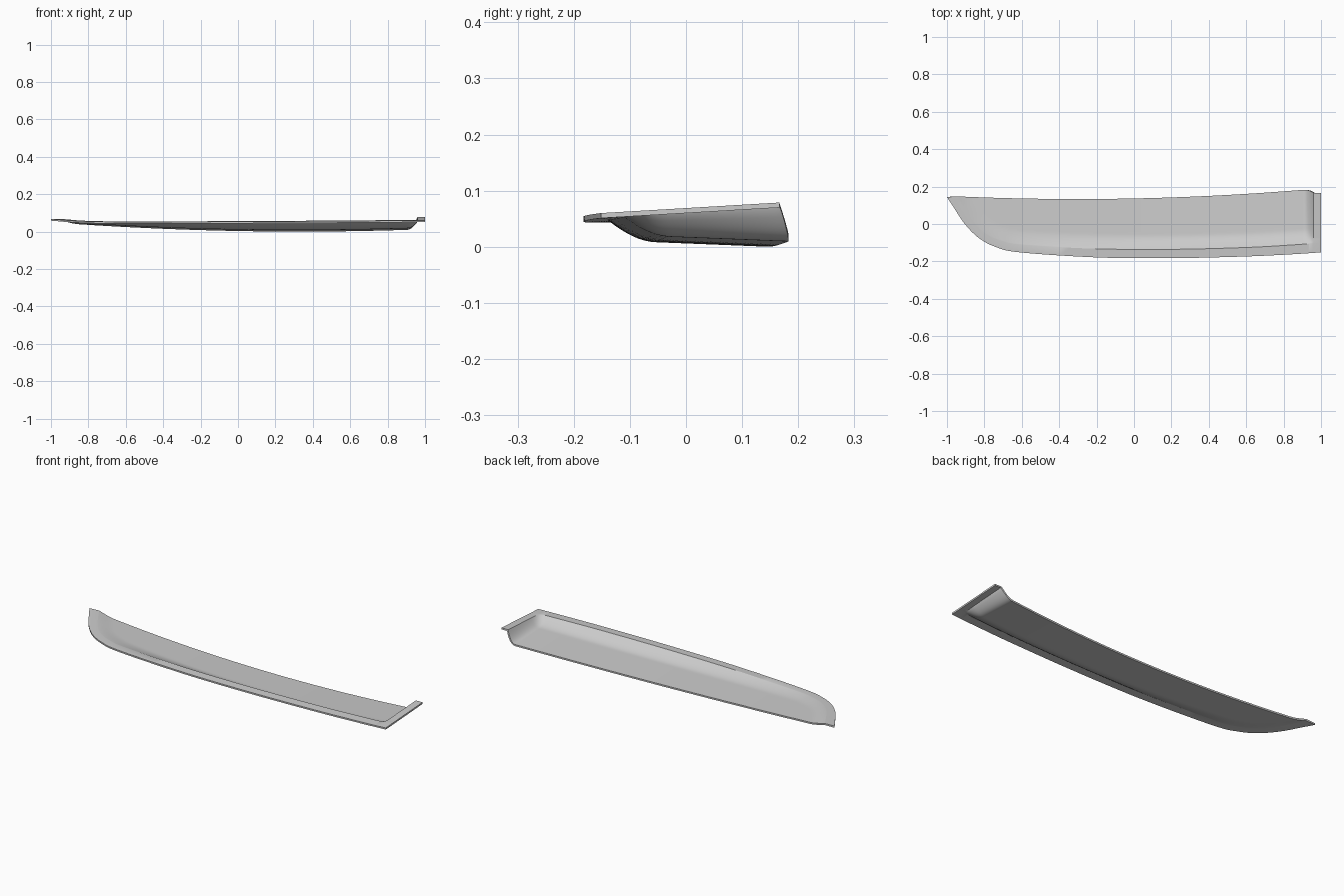
import bpy, bmesh
from mathutils import Vector
from mathutils.geometry import intersect_point_line

if "Cube" in bpy.data.objects:
    bpy.data.objects.remove(bpy.data.objects["Cube"])

THICK = 0.009
N_SUB, N_V = 9, 28

# Outer and inner outlines of the rim, left tip to right front corner
outer_pts = [(-1, .144), (-.965, .09), (-.905, .0), (-.83, -.075), (-.74, -.123), (-.61, -.152),
             (-.2, -.179), (.2, -.183), (.6, -.174), (.85, -.162), (.96, -.155)]
inner_pts = [(-.942, .147), (-.905, .082), (-.85, .0), (-.79, -.055), (-.71, -.09), (-.60, -.111),
             (-.2, -.133), (.2, -.136), (.6, -.126), (.85, -.112), (.96, -.104)]


def spline(pts):
    """Catmull-Rom sampling of a 2D point list."""
    p = [Vector(q) for q in pts]
    p = [p[0] * 2 - p[1]] + p + [p[-1] * 2 - p[-2]]
    out = []
    for i in range(1, len(p) - 2):
        a, b, c, d = p[i - 1:i + 3]
        n = N_SUB * 2 if i == len(p) - 3 else N_SUB
        for k in range(n):
            t = k / n
            out.append(.5 * (2 * b + (c - a) * t + (2 * a - 5 * b + 4 * c - d) * t * t
                             + (3 * b - a - 3 * c + d) * t ** 3))
    return out + [p[-2]]


outer, inner = spline(outer_pts), spline(inner_pts)


def rim_z(x, y):
    return .0675 + .059 * y + .005 * x


def edge_dist(q):
    best = 9
    for a, b in zip(inner, inner[1:]):
        c, t = intersect_point_line(q, a, b)
        t = min(1, max(0, t))
        best = min(best, (q - a.lerp(b, t)).length)
    return best


def falloff(d, r):
    return max(0, 1 - d / r) ** 2


def pocket_z(x, y):
    """Shallow bowed floor blending up into the rim."""
    g1 = falloff(edge_dist(Vector((x, y))), .08)
    g2 = falloff(.96 - x, .055)
    g = 1 - (1 - g1) * (1 - g2)
    floor = .012 + .0125 * ((x - .3) / .65) ** 2 + .04 * (.16 - y)
    top = rim_z(x, y)
    return top + (min(floor, top) - top) * (1 - g)


def rear_y(x):
    return .133 + .034 * (x + .3) ** 2 - .021 * falloff(.96 - x, .055)


# Tray surface: rim row, pocket columns and end flange in one grid
bm = bmesh.new()
grid = []
for o, i in zip(outer, inner):
    col = [bm.verts.new((o.x, o.y, rim_z(o.x, o.y)))]
    for k in range(N_V + 1):
        v = (k / N_V) ** 1.3
        y = i.y + (max(rear_y(i.x), i.y) - i.y) * v
        col.append(bm.verts.new((i.x, y, pocket_z(i.x, y))))
    grid.append(col)
end = []
for k, v in enumerate(grid[-1]):
    y = -.152 if k == 0 else v.co.y
    end.append(bm.verts.new((1, y, rim_z(1, y))))
grid.append(end)
for a, b in zip(grid, grid[1:]):
    for k in range(len(a) - 1):
        bm.faces.new((a[k], b[k], b[k + 1], a[k + 1]))

# Left end of the rim: close the tip along the rear edge
bmesh.ops.remove_doubles(bm, verts=bm.verts, dist=.0004)
bmesh.ops.dissolve_degenerate(bm, edges=bm.edges, dist=.0001)
bmesh.ops.recalc_face_normals(bm, faces=bm.faces)
if sum(f.normal.z * f.calc_area() for f in bm.faces) < 0:
    bmesh.ops.reverse_faces(bm, faces=bm.faces)

me = bpy.data.meshes.new("tray_panel")
bm.to_mesh(me)
bm.free()
ob = bpy.data.objects.new("tray_panel", me)
bpy.context.collection.objects.link(ob)
bpy.context.view_layer.objects.active = ob
ob.select_set(True)

# Sheet thickness
mod = ob.modifiers.new("thickness", 'SOLIDIFY')
mod.thickness = THICK
mod.offset = -1
bpy.ops.object.modifier_apply(modifier=mod.name)

# Rest on the ground and centre
for ax in range(3):
    vals = [v.co[ax] for v in ob.data.vertices]
    shift = min(vals) if ax == 2 else (min(vals) + max(vals)) / 2
    for v in ob.data.vertices:
        v.co[ax] -= shift
bpy.ops.object.shade_smooth_by_angle(angle=.5)
